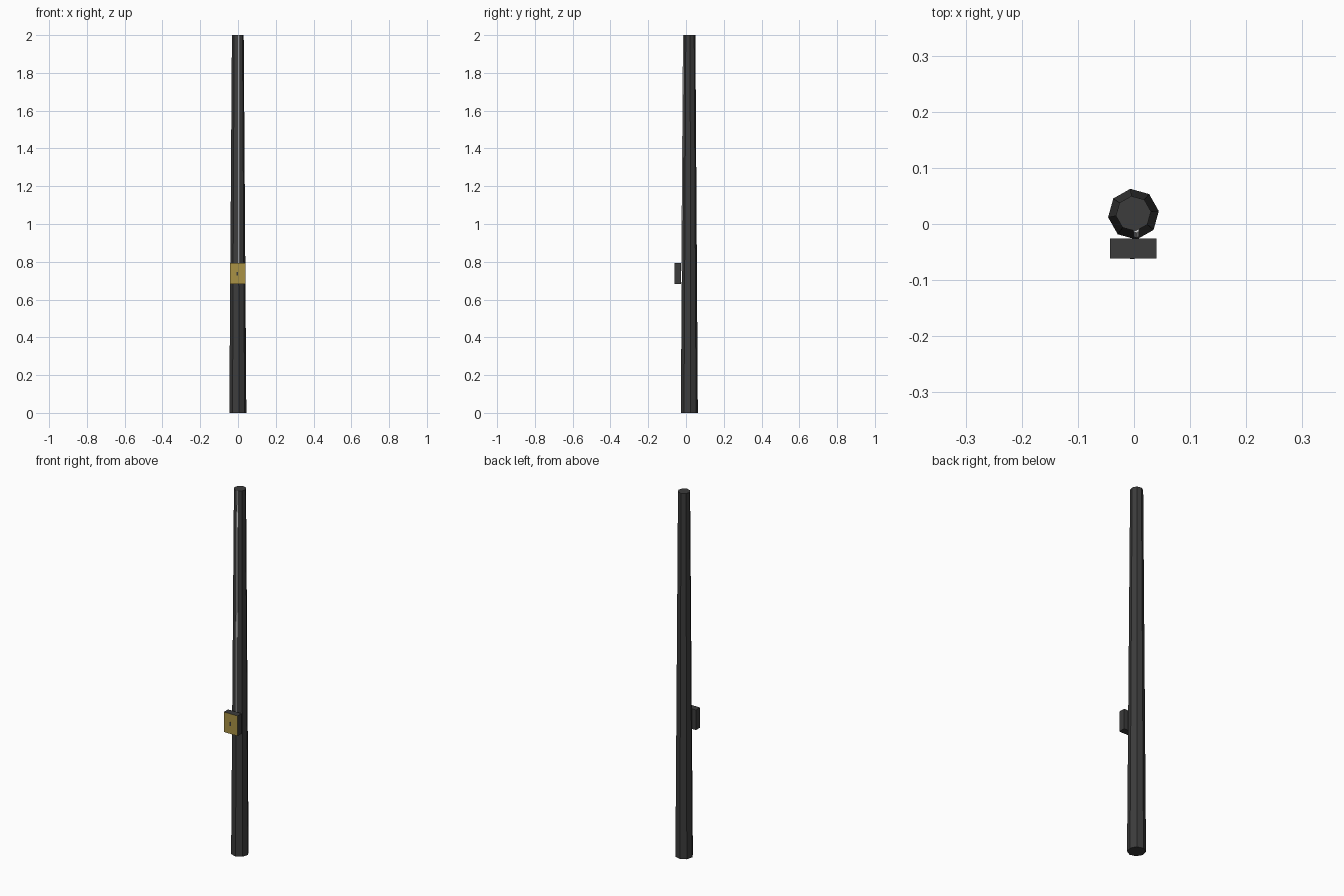
import bpy, bmesh, math
from mathutils import Vector

if "Cube" in bpy.data.objects:
    bpy.data.objects.remove(bpy.data.objects["Cube"])


def material(name, rgb):
    m = bpy.data.materials.new(name)
    m.diffuse_color = (*rgb, 1)
    m.use_nodes = True
    m.node_tree.nodes["Principled BSDF"].inputs["Base Color"].default_value = m.diffuse_color
    return m


DARK = material("dark grey", (0.045, 0.045, 0.045))
YELLOW = material("mustard yellow", (0.40, 0.29, 0.06))
PALE = material("pale grey", (0.7, 0.7, 0.7))


def finish(name, bm, *mats):
    bmesh.ops.recalc_face_normals(bm, faces=bm.faces)
    me = bpy.data.meshes.new(name)
    bm.to_mesh(me)
    bm.free()
    for m in mats:
        me.materials.append(m)
    ob = bpy.data.objects.new(name, me)
    bpy.context.collection.objects.link(ob)
    return ob


def tube(name, a, b, r1, r2, sides, turn, mat):
    """Capped prism from a to b with separate end radii."""
    bm = bmesh.new()
    rings = []
    for c, r in ((a, r1), (b, r2)):
        rings.append([bm.verts.new(Vector(c) + Vector((
            r * math.cos(turn + math.tau * i / sides),
            r * math.sin(turn + math.tau * i / sides), 0))) for i in range(sides)])
        bm.faces.new(rings[-1])
    for i in range(sides):
        j = (i + 1) % sides
        bm.faces.new((rings[0][i], rings[0][j], rings[1][j], rings[1][i]))
    return finish(name, bm, mat)


def box(name, lo, hi, *mats):
    """Box between two corners; a second material goes on the front face."""
    bm = bmesh.new()
    bmesh.ops.create_cube(bm, size=1)
    for v in bm.verts:
        v.co = [l + (h - l) * (c + 0.5) for l, h, c in zip(lo, hi, v.co)]
    bm.normal_update()
    if len(mats) > 1:
        for f in bm.faces:
            f.material_index = int(f.normal.y < -0.5)
    return finish(name, bm, *mats)


# Tapered eight-sided post
tube("post", (-0.001, 0.0175, 0), (-0.001, 0.0185, 2), 0.0455, 0.0315, 8, math.radians(7), DARK)

# Thin cord running up the front ridge of the post
tube("cord", (0.004, -0.0195, 0.75), (0.004, -0.0105, 2), 0.0055, 0.0055, 6, math.radians(30), PALE)

# Control box with coloured front
box("control_box", (-0.0425, -0.0615, 0.683), (0.0405, -0.0255, 0.793), DARK, YELLOW)

# Small keyhole plate on the box front
box("keyhole", (-0.007, -0.0622, 0.727), (0.001, -0.0612, 0.747), DARK)
